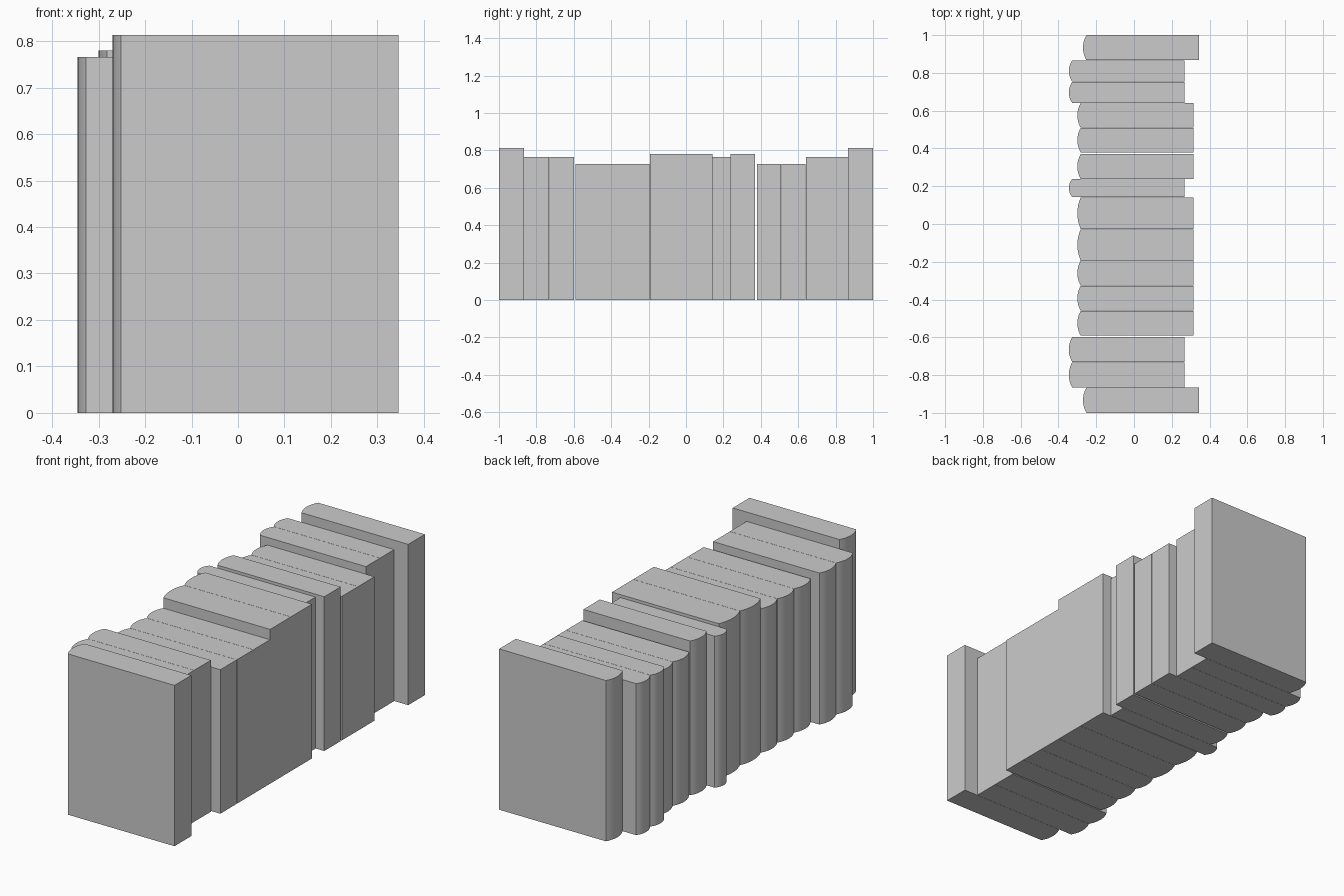
import bpy
import bmesh
import math

cube = bpy.data.objects.get("Cube")
if cube:
    bpy.data.objects.remove(cube, do_unlink=True)

grey = bpy.data.materials.new("plain grey")
grey.use_nodes = True
colour = (0.6, 0.6, 0.6, 1)
grey.diffuse_color = colour
grey.node_tree.nodes["Principled BSDF"].inputs["Base Color"].default_value = colour

# Book formats: spine x, fore-edge x, height
TALL = (-0.27, 0.345, 0.813)
DEEP = (-0.345, 0.267, 0.766)
MEDIUM = (-0.3, 0.315, 0.78)
SHORT = (-0.3, 0.315, 0.728)
SPINE_DEPTH = 0.018
SPINE_STEPS = 10


def make_book(name, y0, y1, book_format):
    """Block with a rounded spine, extruded upwards from its plan."""
    spine, fore, height = book_format
    mid, half = (y0 + y1) / 2, (y1 - y0) / 2
    radius = (half ** 2 + SPINE_DEPTH ** 2) / (2 * SPINE_DEPTH)
    sweep = math.asin(half / radius)
    plan = [(fore, y0), (fore, y1)]
    for i in range(SPINE_STEPS + 1):
        a = sweep * (1 - 2 * i / SPINE_STEPS)
        plan.append((spine + radius * (1 - math.cos(a)), mid + radius * math.sin(a)))
    bm = bmesh.new()
    base = bm.faces.new([bm.verts.new((x, y, 0)) for x, y in plan])
    top = bmesh.ops.extrude_face_region(bm, geom=[base])["geom"]
    bmesh.ops.translate(bm, vec=(0, 0, height),
                        verts=[v for v in top if isinstance(v, bmesh.types.BMVert)])
    bmesh.ops.recalc_face_normals(bm, faces=bm.faces)
    mesh = bpy.data.meshes.new(name)
    bm.to_mesh(mesh)
    bm.free()
    mesh.materials.append(grey)
    book = bpy.data.objects.new(name, mesh)
    bpy.context.collection.objects.link(book)
    bpy.ops.object.select_all(action="DESELECT")
    book.select_set(True)
    bpy.context.view_layer.objects.active = book
    bpy.ops.object.shade_smooth_by_angle(angle=math.radians(20))


# Row of books from front to back: starting y, thickness, format
row = [
    (-1.0, 0.134, TALL),
    (-0.865, 0.133, DEEP), (-0.731, 0.133, DEEP),
    (-0.591, 0.131, SHORT), (-0.459, 0.132, SHORT), (-0.326, 0.132, SHORT),
    (-0.193, 0.165, MEDIUM), (-0.027, 0.168, MEDIUM),
    (0.143, 0.095, DEEP),
    (0.239, 0.131, MEDIUM),
    (0.379, 0.13, SHORT), (0.51, 0.13, SHORT),
    (0.641, 0.112, DEEP), (0.754, 0.112, DEEP),
    (0.867, 0.133, TALL),
]
for number, (start, thickness, book_format) in enumerate(row, 1):
    make_book(f"book_{number:02d}", start, start + thickness, book_format)
